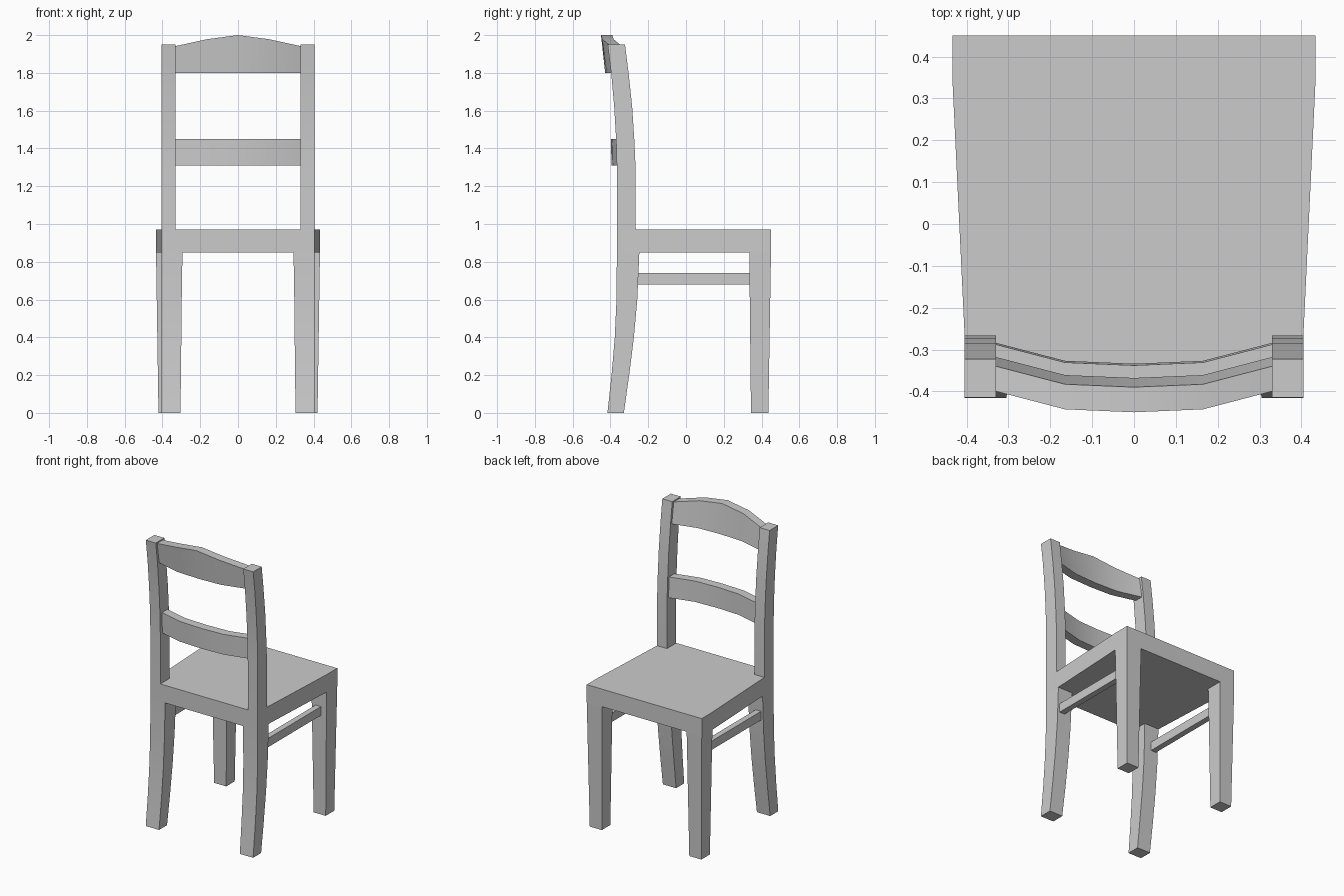
import bpy, bmesh

if "Cube" in bpy.data.objects:
    bpy.data.objects.remove(bpy.data.objects["Cube"])


def loft(name, rings, mirror=False):
    """Solid skinned through a list of equally sized rings of points."""
    bm = bmesh.new()
    loops = [[bm.verts.new(p) for p in ring] for ring in rings]
    n = len(loops[0])
    for a, b in zip(loops, loops[1:]):
        for i in range(n):
            j = (i + 1) % n
            bm.faces.new((a[i], a[j], b[j], b[i]))
    bm.faces.new(loops[0][::-1])
    bm.faces.new(loops[-1])
    bmesh.ops.recalc_face_normals(bm, faces=bm.faces[:])
    mesh = bpy.data.meshes.new(name)
    bm.to_mesh(mesh)
    bm.free()
    ob = bpy.data.objects.new(name, mesh)
    bpy.context.collection.objects.link(ob)
    bpy.ops.object.select_all(action='DESELECT')
    ob.select_set(True)
    bpy.context.view_layer.objects.active = ob
    bpy.ops.object.shade_smooth_by_angle()
    if mirror:
        ob.modifiers.new("mirror", 'MIRROR').use_clip = False
    return ob


def box_ring(z, x0, x1, y0, y1):
    return [(x0, y0, z), (x1, y0, z), (x1, y1, z), (x0, y1, z)]


# Seat slab, wider towards +y
half = [(0.405, -0.366), (0.405, -0.265), (0.434, 0.345), (0.434, 0.45)]
outline = half + [(-x, y) for x, y in reversed(half)]
loft("seat", [[(x, y, z) for x, y in outline] for z in (0.85, 0.97)])

# Straight tapered legs on the +y side
loft("front_leg", [box_ring(0, 0.33, 0.421, 0.344, 0.436),
                   box_ring(0.85, 0.32, 0.434, 0.335, 0.45)], True)

# Curved legs below the seat: z, inner x, y range
legs = [(0, 0.305, -0.416, -0.329), (0.2, 0.302, -0.394, -0.301),
        (0.4, 0.300, -0.377, -0.276), (0.6, 0.298, -0.368, -0.258),
        (0.85, 0.294, -0.366, -0.247)]
loft("back_leg", [box_ring(z, xi, 0.405, a, b) for z, xi, a, b in legs], True)

# Back posts above the seat, sweeping backwards: z, y range
posts = [(0.97, -0.366, -0.266), (1.3, -0.366, -0.267), (1.45, -0.370, -0.274),
         (1.62, -0.380, -0.285), (1.8, -0.396, -0.304), (1.95, -0.415, -0.323)]
loft("back_post", [box_ring(z, 0.33, 0.405, a, b) for z, a, b in posts], True)

# Side stretchers between the legs
loft("side_stretcher", [[(x, y, z) for x, z in
                         ((0.35, 0.68), (0.39, 0.68), (0.39, 0.74), (0.35, 0.74))]
                        for y in (-0.253, 0.338)], True)


def rail(name, z_low, z_tops, y_low, y_top, depth):
    """Bowed back rail; y values are the inner face at the ends."""
    rings = []
    for x in (-0.33, -0.165, 0, 0.165, 0.33):
        i = round(abs(x) / 0.165)
        bow = (0.05, 0.043, 0)[i]
        lo, hi, zt = y_low - bow, y_top - bow, z_tops[i]
        rings.append([(x, lo, z_low), (x, lo - depth, z_low),
                      (x, hi - depth, zt), (x, hi, zt)])
    loft(name, rings)


# Bowed middle rail and crested top rail
rail("middle_rail", 1.31, (1.45, 1.45, 1.45), -0.284, -0.288, 0.06)
rail("top_rail", 1.80, (2.0, 1.978, 1.942), -0.318, -0.34, 0.06)
